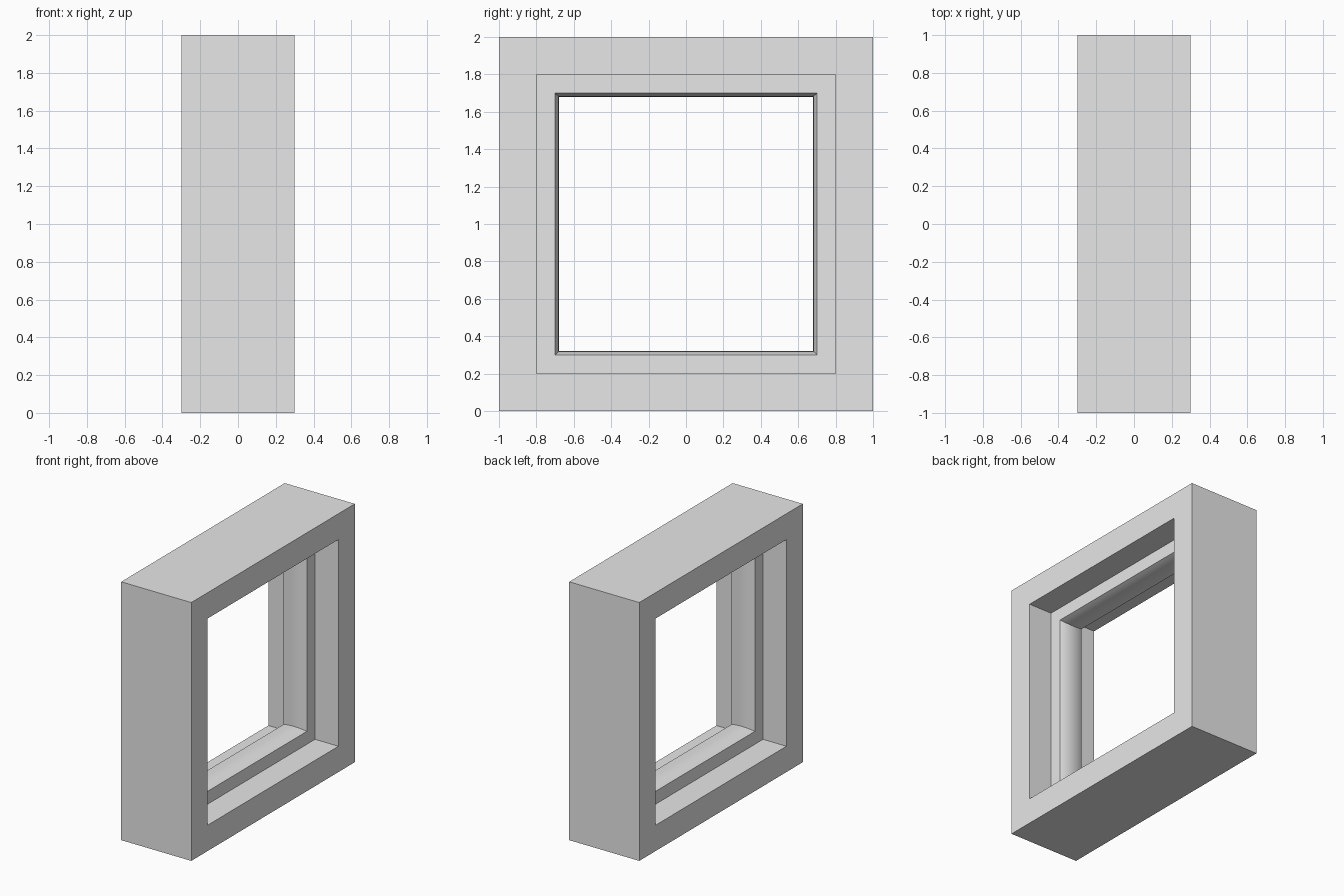
import bpy
import bmesh
import math

cube = bpy.data.objects.get("Cube")
if cube:
    bpy.data.objects.remove(cube, do_unlink=True)

HALF_DEPTH = 0.3      # frame thickness along x
HALF_LIP = 0.1        # central lip along x
OUTER, LEDGE, LIP, CROWN = 1.0, 0.8, 0.7, 0.68
ARC_STEPS = 12

# Plain grey finish
mat = bpy.data.materials.new("light_grey")
mat.use_nodes = True
grey = (0.8, 0.8, 0.8, 1.0)
mat.diffuse_color = grey
mat.node_tree.nodes["Principled BSDF"].inputs["Base Color"].default_value = grey


def crowned_lip():
    """Shallow convex arc across the central lip, as (x, half size) points."""
    rise = LIP - CROWN
    radius = (HALF_LIP ** 2 + rise ** 2) / (2 * rise)
    sweep = math.asin(HALF_LIP / radius)
    points = []
    for i in range(ARC_STEPS + 1):
        a = sweep * (1 - 2 * i / ARC_STEPS)
        points.append((radius * math.sin(a), CROWN + radius * (1 - math.cos(a))))
    return points


# Frame cross-section: outer wall, stepped ledges and crowned lip
profile = [(-HALF_DEPTH, OUTER), (HALF_DEPTH, OUTER), (HALF_DEPTH, LEDGE), (HALF_LIP, LEDGE)]
profile += crowned_lip()
profile += [(-HALF_LIP, LEDGE), (-HALF_DEPTH, LEDGE)]

# Sweep the section around four mitred corners
bm = bmesh.new()
corners = [(-1, -1), (1, -1), (1, 1), (-1, 1)]
rings = [[bm.verts.new((x, sy * r, 1 + sz * r)) for x, r in profile] for sy, sz in corners]
count = len(profile)
for c, ring in enumerate(rings):
    following = rings[(c + 1) % len(rings)]
    for i in range(count):
        j = (i + 1) % count
        bm.faces.new((ring[i], ring[j], following[j], following[i]))
bmesh.ops.recalc_face_normals(bm, faces=bm.faces)

mesh = bpy.data.meshes.new("square_frame")
bm.to_mesh(mesh)
bm.free()
mesh.materials.append(mat)
frame = bpy.data.objects.new("square_frame", mesh)
bpy.context.collection.objects.link(frame)

# Smooth crown, crisp steps
bpy.ops.object.select_all(action="DESELECT")
frame.select_set(True)
bpy.context.view_layer.objects.active = frame
bpy.ops.object.shade_smooth_by_angle(angle=math.radians(30))
